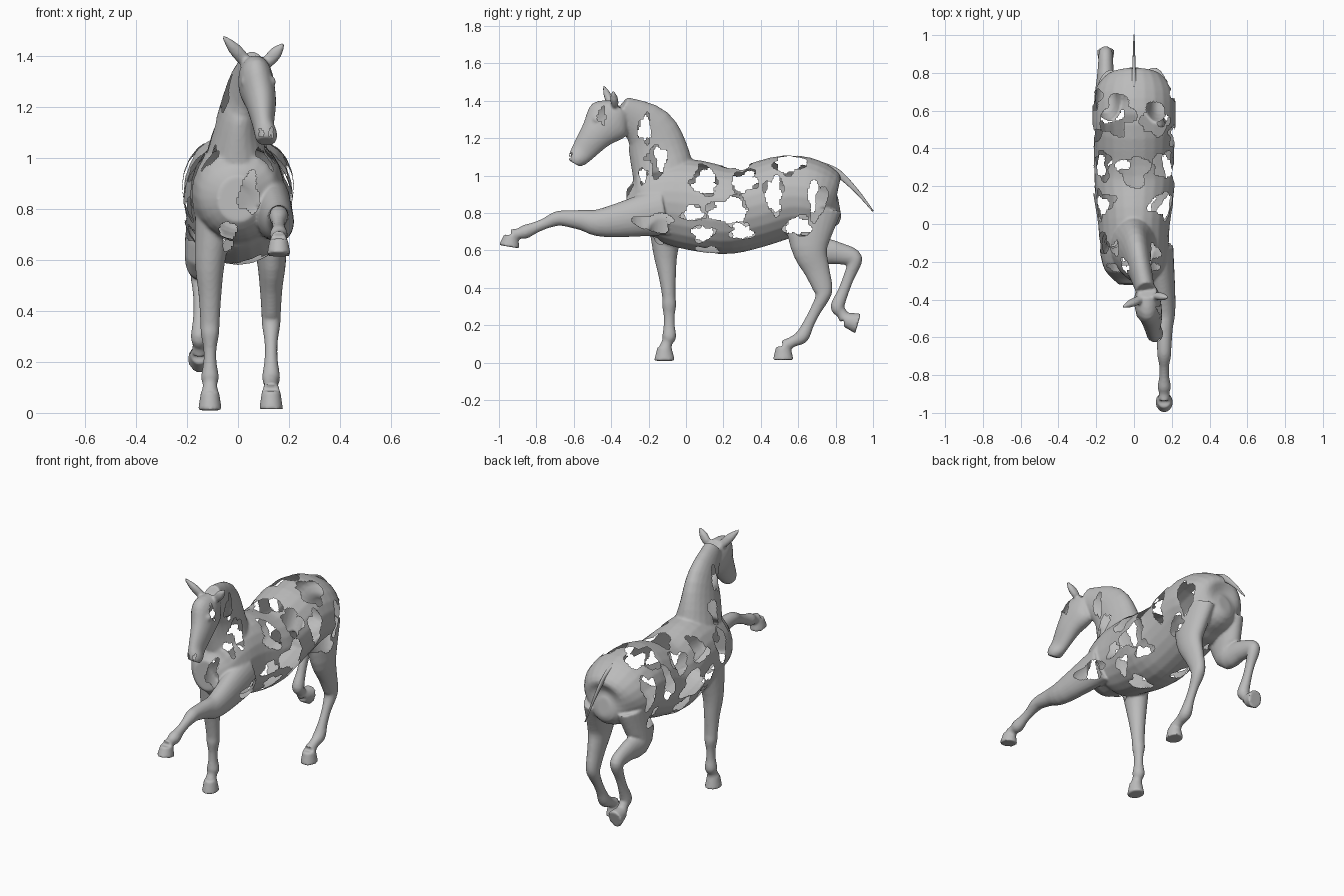
import bpy, bmesh, math
from mathutils import Vector

default_cube = bpy.data.objects.get("Cube")
if default_cube:
    bpy.data.objects.remove(default_cube, do_unlink=True)

grey = bpy.data.materials.new("plain grey")
grey.use_nodes = True
colour = (.5, .5, .5, 1)
grey.diffuse_color = colour
grey.node_tree.nodes["Principled BSDF"].inputs["Base Color"].default_value = colour


def spline(rows, steps):
    """Catmull-Rom through the rows; every column is interpolated alike."""
    rows = [Vector(row) for row in rows]
    padded = [rows[0]] + rows + [rows[-1]]
    result = []
    for before, start, end, after in zip(padded, padded[1:], padded[2:], padded[3:]):
        leaving, arriving = (end - before) / 2, (after - start) / 2
        for step in range(steps):
            t = step / steps
            ease = t * t * (3 - 2 * t)
            result.append(start.lerp(end, ease)
                          + leaving * t * (1 - t) ** 2
                          - arriving * t * t * (1 - t))
    return result + [rows[-1]]


def add_tube(bm, rows, steps=4, sides=24):
    """Closed tube from rows of x, y, z, half width and half thickness."""
    rows = spline(rows, steps)
    centres = [Vector(row[:3]) for row in rows]
    rings = []
    for i, row in enumerate(rows):
        following = centres[min(i + 1, len(rows) - 1)]
        previous = centres[max(i - 1, 0)]
        tangent = (following - previous).normalized()
        across = Vector((1, 0, 0))
        across = (across - tangent * across.dot(tangent)).normalized()
        upward = tangent.cross(across)
        ring = []
        for k in range(sides):
            angle = math.tau * k / sides
            offset = across * math.cos(angle) * row[3] + upward * math.sin(angle) * row[4]
            ring.append(bm.verts.new(centres[i] + offset))
        rings.append(ring)
    for lower, upper in zip(rings, rings[1:]):
        for k in range(sides):
            bm.faces.new((lower[k - 1], lower[k], upper[k], upper[k - 1]))
    bm.faces.new(reversed(rings[0]))
    bm.faces.new(rings[-1])


# Every leg shares these stations: place along the joints, half width, half thickness
leg_stations = [(0, .08, .13), (1, .06, .08), (1.5, .045, .055), (1.9, .038, .042),
                (2.1, .036, .038), (2.4, .026, .03), (2.7, .026, .03),
                (3, .035, .037), (3.5, .028, .029), (4, .033, .034)]


def add_leg(bm, x, bulk, joints, lean=(-.01, .07)):
    """Leg through four joints and a sole centre; lean points from sole to coronet."""
    joints = [Vector((x, y, z)) for y, z in joints]
    joints[0].x *= .8
    sole = joints.pop()
    coronet = sole + Vector((0, *lean))
    heelward = Vector((0, lean[1], -lean[0])).normalized()
    joints.append(coronet + heelward * .015)
    rows = []
    for place, width, thickness in leg_stations:
        joint = min(int(place), len(joints) - 2)
        centre = joints[joint].lerp(joints[joint + 1], place - joint)
        upper_leg = place < 2
        rows.append((*centre, width, thickness * bulk if upper_leg else thickness))
    add_tube(bm, rows)
    add_tube(bm, [(*(coronet + heelward * .01), .036, .038), (*sole, .047, .056)])


def make_object(name, bm):
    bmesh.ops.recalc_face_normals(bm, faces=bm.faces[:])
    mesh = bpy.data.meshes.new(name)
    bm.to_mesh(mesh)
    bm.free()
    mesh.materials.append(grey)
    mesh.shade_smooth()
    made = bpy.data.objects.new(name, mesh)
    bpy.context.scene.collection.objects.link(made)
    return made


solid = bmesh.new()

# Trunk: y, middle height, half width, half height
trunk = [(-.32, .84, .08, .09), (-.25, .84, .15, .16), (-.15, .86, .18, .21),
         (0, .85, .19, .24), (.2, .815, .22, .235), (.35, .835, .212, .225),
         (.55, .89, .22, .22), (.7, .87, .21, .2), (.79, .84, .13, .14), (.82, .84, .04, .05)]
add_tube(solid, [(0, *row) for row in trunk])

# Neck and head, turned a little to the left
add_tube(solid, [(0, -.1, .9, .16, .17), (0, -.14, 1.1, .1, .16),
                 (.02, -.2, 1.25, .07, .135), (.06, -.35, 1.36, .05, .07)])
add_tube(solid, [(.07, -.35, 1.36, .05, .06), (.07, -.41, 1.3, .07, .125),
                 (.09, -.48, 1.22, .06, .09), (.1, -.55, 1.13, .042, .065),
                 (.11, -.58, 1.09, .044, .052), (.11, -.595, 1.065, .036, .035)])

# Ears
for base, tip in (((.03, -.4, 1.38), (-.06, -.44, 1.48)),
                  ((.12, -.38, 1.38), (.18, -.39, 1.45))):
    middle = Vector(base).lerp(Vector(tip), .5)
    add_tube(solid, [(*base, .025, .02), (*middle, .025, .02), (*tip, .006, .006)])

# Eyelids
for x in (.03, .13):
    eye = bmesh.ops.create_uvsphere(solid, u_segments=12, v_segments=8, radius=.02)
    bmesh.ops.translate(solid, verts=eye["verts"], vec=(x, -.48, 1.3))

# Legs: y and z of shoulder or hip, elbow or stifle, knee or hock, fetlock, sole
add_leg(solid, -.11, .85, [(-.1, .8), (-.11, .6), (-.09, .33), (-.09, .14), (-.115, .01)])
add_leg(solid, .16, 1, [(-.12, .81), (-.43, .75), (-.68, .775), (-.86, .7), (-.945, .62)],
        lean=(0, .06))
add_leg(solid, .13, 1.25, [(.67, .82), (.66, .62), (.74, .37), (.62, .14), (.52, .015)])
add_leg(solid, -.15, 1.15, [(.67, .82), (.67, .62), (.91, .56), (.81, .3), (.92, .21)],
        lean=(-.07, .01))

# Fuse the parts into one skin
source = make_object("skin_source", solid)
fuse = source.modifiers.new("fuse", "REMESH")
fuse.mode = "VOXEL"
fuse.voxel_size = .008
soften = source.modifiers.new("soften", "SMOOTH")
soften.iterations = 3
graph = bpy.context.evaluated_depsgraph_get()
skin_mesh = bpy.data.meshes.new_from_object(source.evaluated_get(graph))
bpy.data.objects.remove(source, do_unlink=True)

# Torn openings: centre and radius on the plane facing each direction
ribs = [(.1, .95, .06), (.31, .96, .06), (.04, .8, .05), (.23, .81, .09),
        (.09, .69, .05), (.3, .7, .05), (.6, .73, .06), (.54, 1.07, .06)]
flank_and_neck = [(.47, .9, .07), (-.22, 1.25, .05), (-.23, 1, .03)]
left_only = [(-.15, 1.08, .06), (.7, .87, .07), (-.45, 1.32, .03)]
right_only = [(-.1, .92, .07), (.66, .92, .07), (-.13, 1.1, .05)]
left_chest = [(-.17, .75, .07)]
back = [(0, .28, .08), (-.08, .6, .08), (.11, .57, .07), (-.16, .34, .04),
        (.15, .32, .05), (.13, .1, .05), (-.14, .12, .04)]
belly = [(.05, .12, .06), (-.08, .33, .05)]
chest = [(-.04, .7, .04), (.045, .86, .055)]
nostrils = [(.09, 1.1, .012), (.13, 1.1, .012)]

# Each group: axis and sign it faces, how much wider than tall, openings
X, Y, Z = range(3)
groups = [(X, 1, 1.2, ribs), (X, -1, 1.2, ribs),
          (X, 1, .7, flank_and_neck + left_only), (X, -1, .7, flank_and_neck + right_only),
          (X, 1, 1.5, left_chest), (Z, 1, 1, back), (Z, -1, 1, belly),
          (Y, -1, .7, chest + nostrils)]


def is_torn(centre, normal):
    for axis, sign, stretch, openings in groups:
        least_facing = .5 if axis == Z else .2
        inner_side = axis != Z and centre[axis] * sign < 0
        low_top = axis == Z and sign > 0 and centre.z < .85
        if normal[axis] * sign < least_facing or inner_side or low_top:
            continue
        across, along = [centre[i] for i in (X, Y, Z) if i != axis]
        for u, v, radius in openings:
            a = (across - u) / stretch
            b = (along - v) * stretch
            angle = math.atan2(b, a)
            phase = 40 * (u + v) + sign
            ragged = 1 + .2 * math.sin(3 * angle + phase) + .1 * math.sin(5 * angle - phase)
            if math.hypot(a, b) < radius * ragged:
                return True
    return False


skin = bmesh.new()
skin.from_mesh(skin_mesh)
skin.normal_update()
torn = [face for face in skin.faces if is_torn(face.calc_center_median(), face.normal)]
bmesh.ops.delete(skin, geom=torn, context="FACES")
skin.to_mesh(skin_mesh)
skin.free()
skin_mesh.name = "horse_skin"
skin_mesh.materials.clear()
skin_mesh.materials.append(grey)
skin_mesh.shade_smooth()
skin_object = bpy.data.objects.new("horse_skin", skin_mesh)
bpy.context.scene.collection.objects.link(skin_object)

# Thin tail
tail = bmesh.new()
add_tube(tail, [(0, .72, 1.055, .02, .02), (0, .81, 1.015, .01, .02),
                (0, .91, .92, .006, .012), (0, 1, .81, .003, .004)], sides=12)
make_object("tail", tail)
